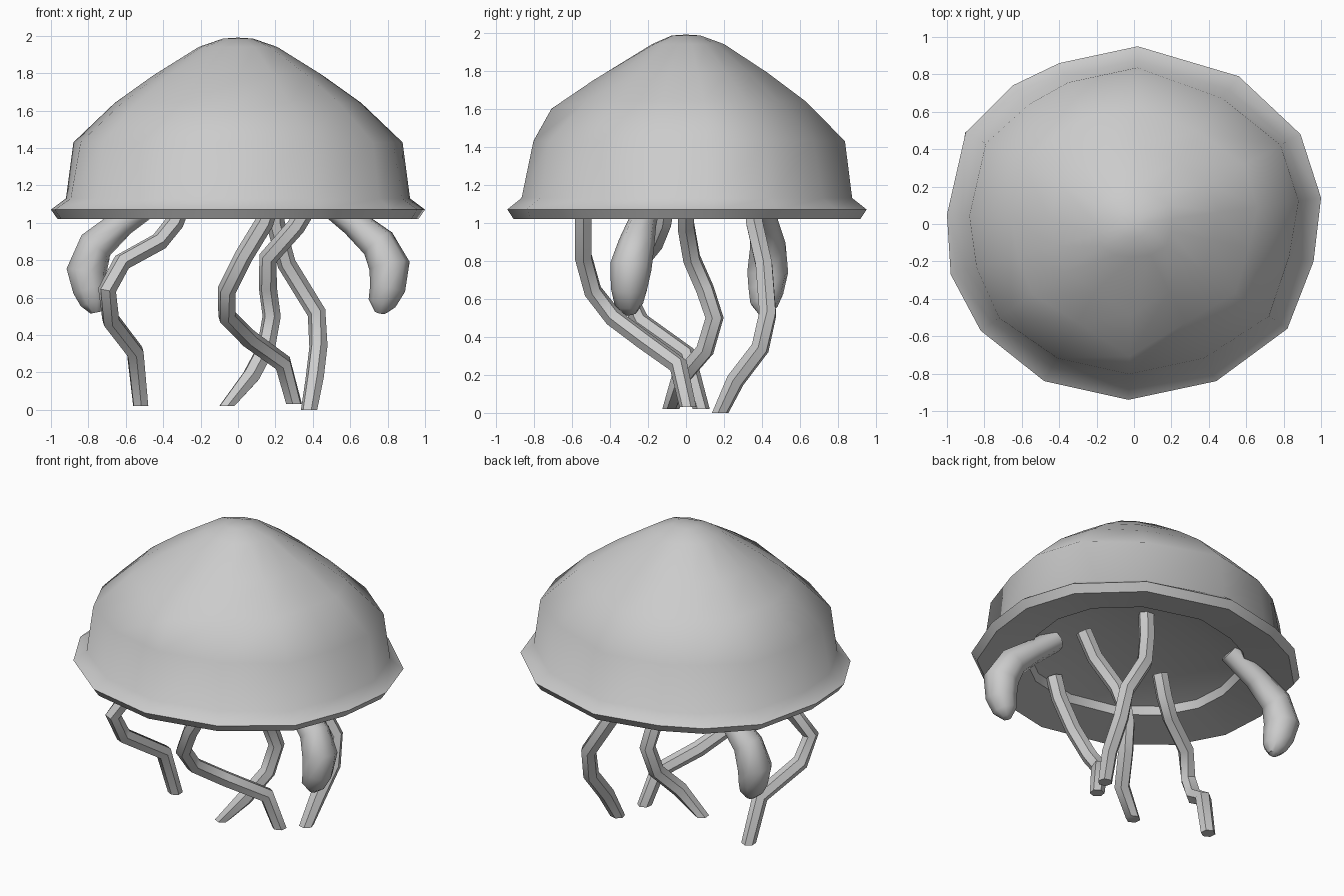
import bpy, bmesh, math
from mathutils import Vector

if "Cube" in bpy.data.objects:
    bpy.data.objects.remove(bpy.data.objects["Cube"])


def finish(name, bm):
    bmesh.ops.recalc_face_normals(bm, faces=bm.faces)
    me = bpy.data.meshes.new(name)
    bm.to_mesh(me)
    bm.free()
    ob = bpy.data.objects.new(name, me)
    bpy.context.collection.objects.link(ob)
    bpy.ops.object.select_all(action='DESELECT')
    ob.select_set(True)
    bpy.context.view_layer.objects.active = ob
    bpy.ops.object.shade_smooth_by_angle(angle=math.radians(50))
    return ob


def skin(bm, rings, cap_start, cap_end):
    n = len(rings[0])
    for a, b in zip(rings, rings[1:]):
        for i in range(n):
            j = (i + 1) % n
            bm.faces.new((a[i], a[j], b[j], b[i]))
    if cap_start:
        bm.faces.new(rings[0])
    if cap_end:
        bm.faces.new(rings[-1])


def tube(name, pts, radii, sides=6, flat_foot=True):
    bm = bmesh.new()
    pts = [Vector(p) for p in pts]
    rings = []
    side = Vector((1, 0, 0))
    for k, p in enumerate(pts):
        t = (pts[min(k + 1, len(pts) - 1)] - pts[max(k - 1, 0)]).normalized()
        if flat_foot and k == len(pts) - 1:
            t = Vector((0, 0, -1))
        side = (side - t * side.dot(t)).normalized()
        other = t.cross(side)
        ring = []
        for i in range(sides):
            a = math.tau * i / sides
            ring.append(bm.verts.new(p + radii[k] * (side * math.cos(a) + other * math.sin(a))))
        rings.append(ring)
    skin(bm, rings, True, True)
    return finish(name, bm)


# Bell: irregular rim outline scaled up through a list of heights
outline = [(1, .14), (.89, .48), (.56, .79), (.02, .95), (-.4, .86), (-.65, .74),
           (-.9, .49), (-1, .05), (-.98, -.27), (-.82, -.57), (-.48, -.84),
           (-.03, -.94), (.44, -.84), (.82, -.56), (.96, -.2)]
grooves = {2: .94, 5: .97, 8: .96, 10: .95, 12: .95, 14: .97}
# (scale, height, groove strength, front bump scale)
profile = [(.45, 1.17, 0, 1), (.66, 1.12, 0, 1), (.68, 1.07, 0, 1), (.965, 1.02, 0, 1),
           (1, 1.07, 0, 1), (.92, 1.13, .2, 1), (.88, 1.43, .6, .97),
           (.66, 1.64, 1, 1.14), (.45, 1.79, 1, 1.15), (.21, 1.94, 1, .9), (.08, 1.985, 0, 1)]
bm = bmesh.new()
rings = []
for s, z, g, bump in profile:
    ring = []
    for i, (x, y) in enumerate(outline):
        f = s * (1 + g * (grooves.get(i, 1) - 1))
        h = z
        if i == 11:
            f *= bump
            h -= .04 if bump > 1.1 else 0
        ring.append(bm.verts.new((x * f, y * f, h)))
    rings.append(ring)
skin(bm, rings, False, False)
for ring, z in ((rings[0], 1.19), (rings[-1], 1.99)):
    tip = bm.verts.new((0, 0, z))
    for i in range(len(ring)):
        bm.faces.new((ring[i], ring[(i + 1) % len(ring)], tip))
finish("bell", bm)

# Four thin trailing tentacles
tentacles = {
    "tentacle_left": [(-.29, -.1, 1.13), (-.34, -.12, 1.0), (-.42, -.16, .9), (-.62, -.25, .79),
                      (-.70, -.32, .64), (-.68, -.24, .48), (-.55, 0, .31), (-.52, .08, .02)],
    "tentacle_front": [(.18, -.54, 1.13), (.14, -.54, 1.0), (.03, -.54, .82), (-.06, -.49, .64),
                       (-.06, -.38, .5), (.06, -.22, .38), (.24, -.04, .25), (.30, .01, .03)],
    "tentacle_middle": [(.40, 0, 1.13), (.31, 0, .98), (.16, .03, .81), (.16, .1, .65),
                        (.18, .15, .5), (.15, .1, .33), (.07, -.03, .18), (-.06, -.08, .02)],
    "tentacle_back": [(.19, .34, 1.19), (.20, .36, 1.0), (.26, .41, .78), (.42, .43, .52),
                      (.43, .39, .34), (.41, .26, .17), (.38, .18, 0)],
}
for name, pts in tentacles.items():
    n = len(pts)
    tube(name, pts, [.05] * (n - 1) + [.045])

# Two thick, blunt side arms
arm_radii = [.07, .075, .095, .11, .095, .075, .03]
tube("arm_right", [(.46, -.2, 1.13), (.62, -.23, 1.0), (.75, -.26, .89), (.81, -.29, .77),
                   (.80, -.3, .65), (.77, -.3, .57), (.76, -.29, .52)], arm_radii, 8, False)
tube("arm_left", [(-.44, .38, 1.13), (-.62, .41, 1.0), (-.76, .43, .88), (-.81, .43, .74),
                  (-.79, .42, .64), (-.77, .41, .57), (-.76, .41, .52)], arm_radii, 8, False)
